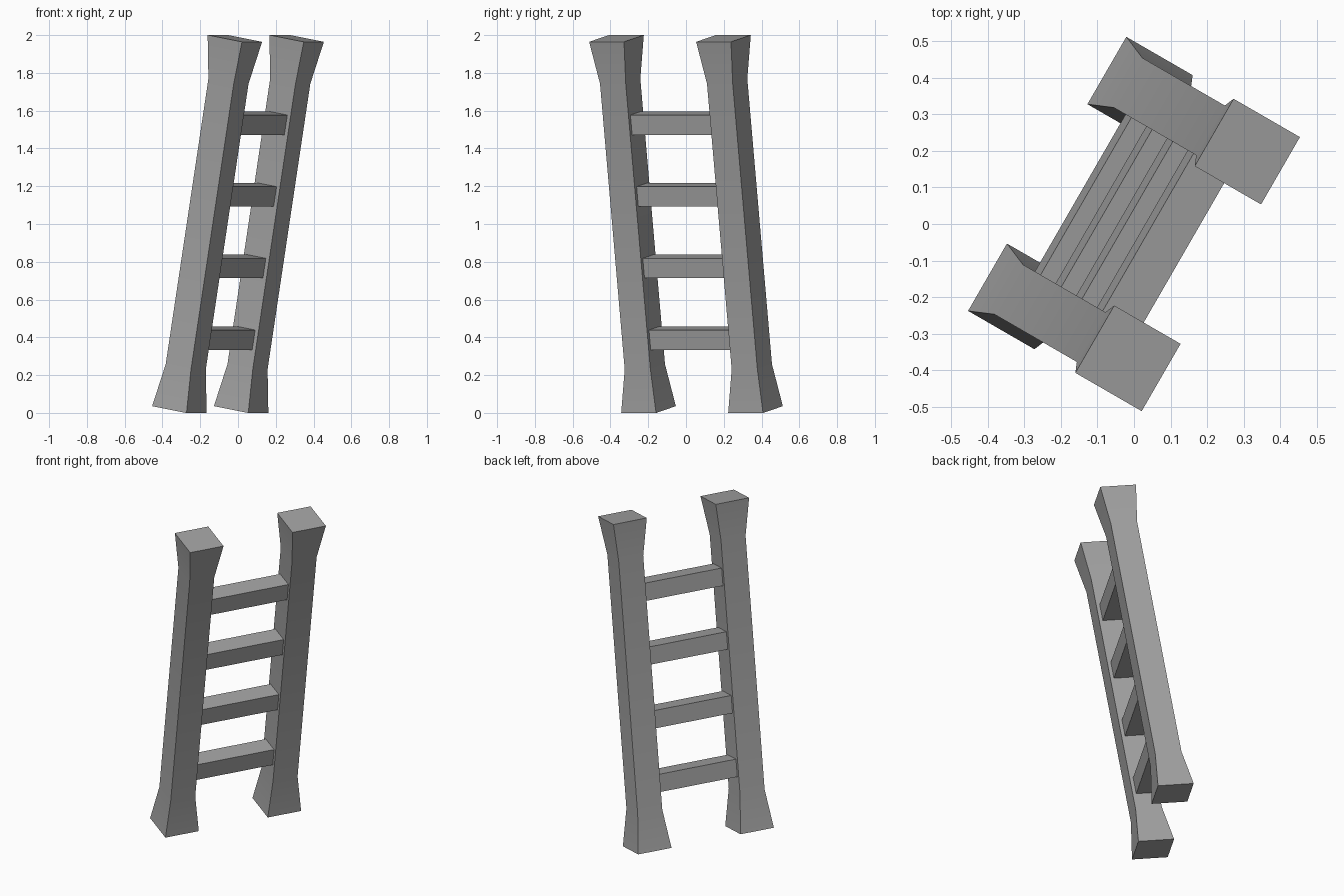
import bpy
import bmesh
from math import radians
from mathutils import Matrix

cube = bpy.data.objects.get("Cube")
if cube:
    bpy.data.objects.remove(cube, do_unlink=True)

# Material
GREY = (0.36, 0.36, 0.36, 1)
grey = bpy.data.materials.new("plain grey")
grey.use_nodes = True
grey.diffuse_color = GREY
grey.node_tree.nodes["Principled BSDF"].inputs["Base Color"].default_value = GREY

# The ladder is built upright, then leaned and turned as a whole
PLACE = (Matrix.Translation((0, 0, 1))
         @ Matrix.Rotation(radians(-30), 4, "Z")
         @ Matrix.Rotation(radians(9.8), 4, "Y"))

HALF_LENGTH = 0.997
FLARE_START = 0.767
END_HALF = 0.1065
SHAFT_HALF = 0.0785
RAIL_OFFSET = 0.327


def add_part(name, sections, y):
    """Loft rectangles given as (half depth, half width, height)."""
    bm = bmesh.new()
    rings = [[bm.verts.new((sx * dx, y + sy * dy, z))
              for sx, sy in ((-1, -1), (1, -1), (1, 1), (-1, 1))]
             for dx, dy, z in sections]
    for low, high in zip(rings, rings[1:]):
        for i in range(4):
            j = (i + 1) % 4
            bm.faces.new((low[i], low[j], high[j], high[i]))
    bm.faces.new(rings[0][::-1])
    bm.faces.new(rings[-1])
    bm.transform(PLACE)
    mesh = bpy.data.meshes.new(name)
    bm.to_mesh(mesh)
    bm.free()
    mesh.materials.append(grey)
    obj = bpy.data.objects.new(name, mesh)
    bpy.context.collection.objects.link(obj)
    bpy.ops.object.select_all(action="DESELECT")
    obj.select_set(True)
    bpy.context.view_layer.objects.active = obj
    bpy.ops.object.shade_smooth_by_angle(angle=radians(30))


# Rails with flared ends
rail = [(END_HALF, END_HALF, -HALF_LENGTH),
        (SHAFT_HALF, SHAFT_HALF, -FLARE_START),
        (SHAFT_HALF, SHAFT_HALF, FLARE_START),
        (END_HALF, END_HALF, HALF_LENGTH)]
for name, side in (("front_rail", -1), ("back_rail", 1)):
    add_part(name, rail, side * RAIL_OFFSET)

# Rungs, let slightly into the rails
for i in range(4):
    z = -0.613 + i * 0.385
    half_span = RAIL_OFFSET - SHAFT_HALF + 0.01
    add_part(f"rung_{i + 1}", [(0.0575, half_span, z - 0.0535),
                               (0.0575, half_span, z + 0.0535)], 0)
